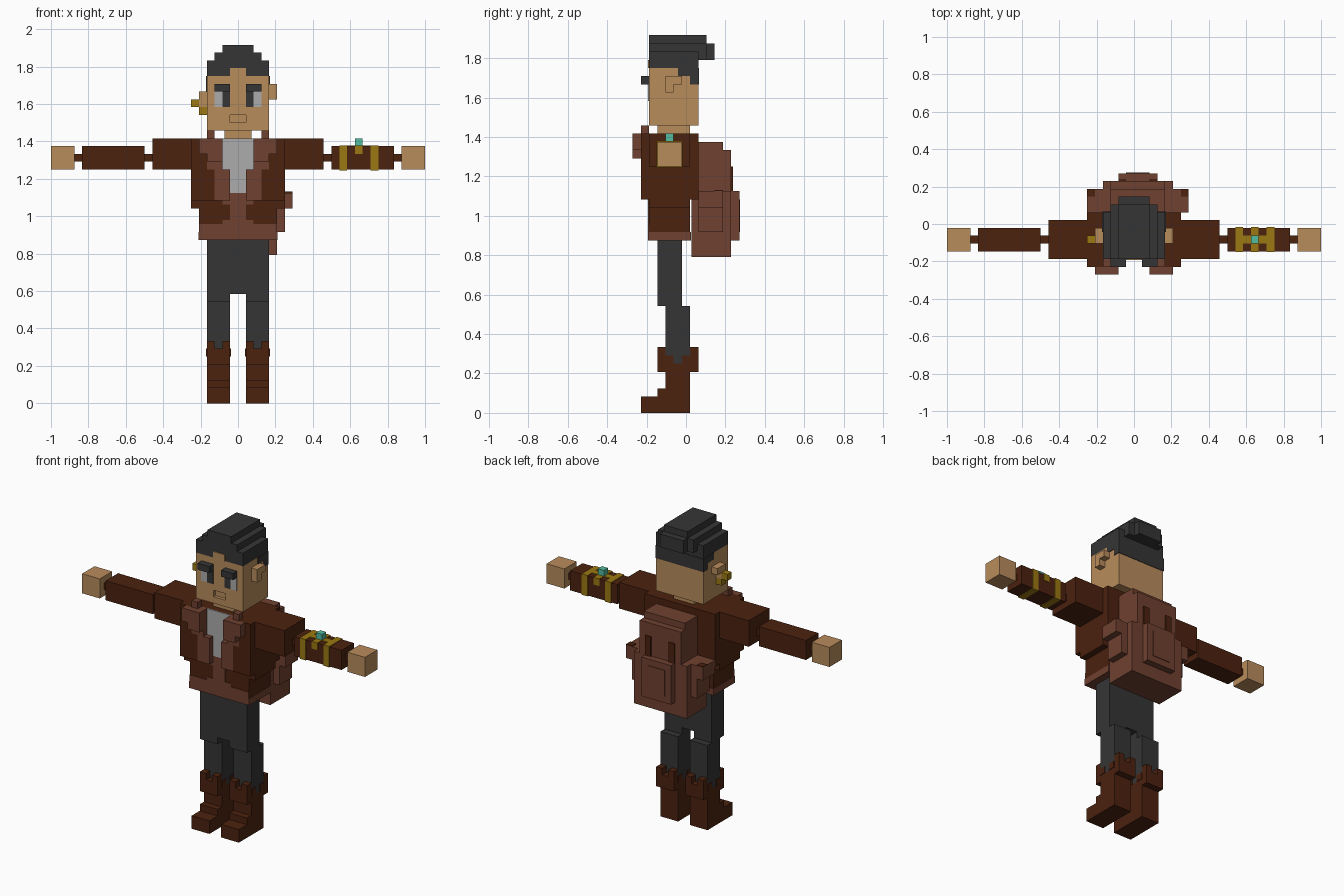
import bpy, bmesh

if "Cube" in bpy.data.objects:
    bpy.data.objects.remove(bpy.data.objects["Cube"])

U = 1 / 24  # one block of the grid


def mat(name, r, g, b):
    m = bpy.data.materials.new(name)
    lin = [((c / 255 + 0.055) / 1.055) ** 2.4 for c in (r, g, b)]
    m.diffuse_color = (*lin, 1)
    m.use_nodes = True
    m.node_tree.nodes["Principled BSDF"].inputs["Base Color"].default_value = m.diffuse_color
    return m


LEATHER = mat("dark leather", 76, 34, 15)
TAN = mat("light leather", 112, 65, 48)
SKIN = mat("skin", 185, 140, 92)
BLACK = mat("charcoal", 53, 53, 53)
GREY = mat("shirt grey", 172, 172, 172)
GOLD = mat("gold", 156, 121, 18)
TEAL = mat("teal gem", 84, 188, 160)


def part(name, material, *boxes, mirror=False):
    """One object from boxes (x0, x1, y0, y1, z0, z1) in block units."""
    bm = bmesh.new()
    allboxes = list(boxes)
    if mirror:
        allboxes += [(-b[1], -b[0], *b[2:]) for b in boxes]
    for x0, x1, y0, y1, z0, z1 in allboxes:
        for v in bmesh.ops.create_cube(bm, size=1)["verts"]:
            v.co = ((x0 + (v.co.x + .5) * (x1 - x0)) * U,
                    (y0 + (v.co.y + .5) * (y1 - y0)) * U,
                    (z0 + (v.co.z + .5) * (z1 - z0)) * U)
    me = bpy.data.meshes.new(name)
    bm.to_mesh(me)
    bm.free()
    ob = bpy.data.objects.new(name, me)
    bpy.context.collection.objects.link(ob)
    me.materials.append(material)
    return ob


# Head with a recessed mouth
head = part("head", SKIN, (-4, 4, -4.5, 1.5, 35, 42))
cutter = part("mouth_cutter", SKIN, (-1, 1, -5, -4, 36, 37))
cutter.hide_render = True
cutter.hide_viewport = True
cut = head.modifiers.new("mouth", 'BOOLEAN')
cut.operation = 'DIFFERENCE'
cut.object = cutter
part("neck", SKIN, (-1.75, 1.75, -3.5, .5, 33.5, 35))
part("forehead_peak", SKIN, (-1, 1, -4.65, -4.5, 42, 43))
part("left_ear", SKIN, (4, 5, -2.5, -.5, 40, 41), (4, 5, -2.5, -1.5, 39, 40))
part("right_ear", SKIN, (-5, -4, -2.5, -.5, 39, 40), (-5, -4, -2.5, -1.5, 38, 39))
part("earring", GOLD, (-6, -5, -2.5, -1.5, 38, 39), (-5, -4, -2.5, -1.5, 37, 38))

# Hair: stepped crown, swept back, lower at the nape
part("hair", BLACK,
     (-4, 4, -4.5, 1.5, 42, 44), (-3, 3, -4.5, 2.5, 43, 45),
     (-2, 2, -4.5, 2.5, 45, 46), (-2, 2, 0, 3.5, 43, 45),
     (-4.08, 4.08, .5, 1.58, 40, 42), (-4.08, 4.08, -1, .5, 41, 42))

# Eyes and brows
part("brows", BLACK, (1, 3, -5.5, -4.5, 40, 41), mirror=True)
part("pupils", BLACK, (1, 2, -4.65, -4.5, 38, 40), mirror=True)
part("eye_whites", GREY, (2, 3, -4.65, -4.5, 38, 40), mirror=True)

# Jacket: core, raised front panels, sleeves
part("jacket", LEATHER, (-6, 6, -4.5, 1.5, 26, 34),
     (-5, 5, -4.5, .5, 21, 26))
part("jacket_sides", LEATHER, (5, 6, -4.5, .5, 25, 26), mirror=True)
part("jacket_front", LEATHER, (4, 6, -5.5, -4.5, 30, 34),
     (3, 6, -5.5, -4.5, 26, 30), mirror=True)
part("lapels", TAN, (2, 4, -5.5, -4.5, 30, 34), (1, 3, -5.5, -4.5, 26, 30),
     (2, 4, -6.5, -5.5, 31, 34), (4, 5, -6.5, -5.5, 32, 34),
     (3, 4, -5.5, -4.5, 34, 35), mirror=True)
part("shirt", GREY, (-2, 2, -4.65, -4.5, 30, 34), (-1, 1, -4.65, -4.5, 27, 30))
part("jacket_hem", TAN, (-5.1, 5.1, -4.6, .6, 20.98, 22),
     (-5, 5, -4.6, -4.4, 22, 23), (-1, 1, -4.6, -4.4, 23, 27))
part("hem_steps", TAN, (1, 2, -4.6, -4.4, 23, 23.5),
     (1, 2, -4.6, -4.4, 25.5, 26), mirror=True)
part("upper_sleeves", LEATHER, (6, 11, -4.5, .5, 30, 34), mirror=True)
part("forearms", LEATHER, (12, 20, -3.5, -.5, 30, 33),
     (11, 12, -2.5, -1.5, 31, 32), (20, 21, -2.5, -1.5, 31, 32), mirror=True)
part("hands", SKIN, (21, 24, -3.5, -.5, 30, 33), mirror=True)

# Bracer bands and gem on the left forearm
part("bracer", GOLD, (13, 14, -3.6, -.4, 29.9, 33.1),
     (17, 18, -3.6, -.4, 29.9, 33.1), (15, 16, -3.6, -.4, 32, 33.1),
     (14, 17, -2.5, -1.5, 32.9, 33.1))
part("gem", TEAL, (15, 16, -2.5, -1.5, 33, 34))

# Backpack, sitting slightly off centre
part("backpack", TAN, (-4, 5, .7, 5.5, 19, 27), (-3, 4, 1.5, 5.5, 27, 32),
     (-3, 4, 1.5, 4.5, 32, 33))
part("backpack_pockets", TAN, (-6, 7, 1.5, 4.5, 25, 27),
     (-5, 6, 1.5, 4.5, 22, 25), (-2, 3, 5.5, 6.5, 21, 27),
     (-1, 2, 6.5, 6.6, 22, 26))
part("backpack_straps", LEATHER, (-2, -1, 5.5, 5.7, 27, 30),
     (2, 3, 5.5, 5.7, 27, 30), (-6, -5, 3.5, 4.5, 27, 27.15),
     (6, 7, 3.5, 4.5, 27, 27.15))

# Trousers
part("trousers", BLACK, (-4, 4, -3.5, -.5, 14, 21))
part("trouser_legs", BLACK, (1, 4, -3.5, -.5, 13, 14),
     (1, 4, -2.5, -.5, 12, 13), (1, 4, -2.5, .5, 6, 13), mirror=True)

# Boots with notched cuffs and stepped toes
part("boots", LEATHER, (1, 4, -2.5, .5, 0, 6), (1, 4, -5.5, -2.5, 0, 2),
     (1, 4, -3.5, -2.5, 2, 3), mirror=True)
cuffs = []
for y in (-3.5, .5):
    cuffs += [(1, 4, y, y + 1, 5, 7), (1, 2, y, y + 1, 7, 8), (3, 4, y, y + 1, 7, 8)]
for y in (-2.5, -.5):
    cuffs.append((.9, 4.1, y, y + 1, 6, 7))
part("boot_cuffs", LEATHER, *cuffs, mirror=True)
